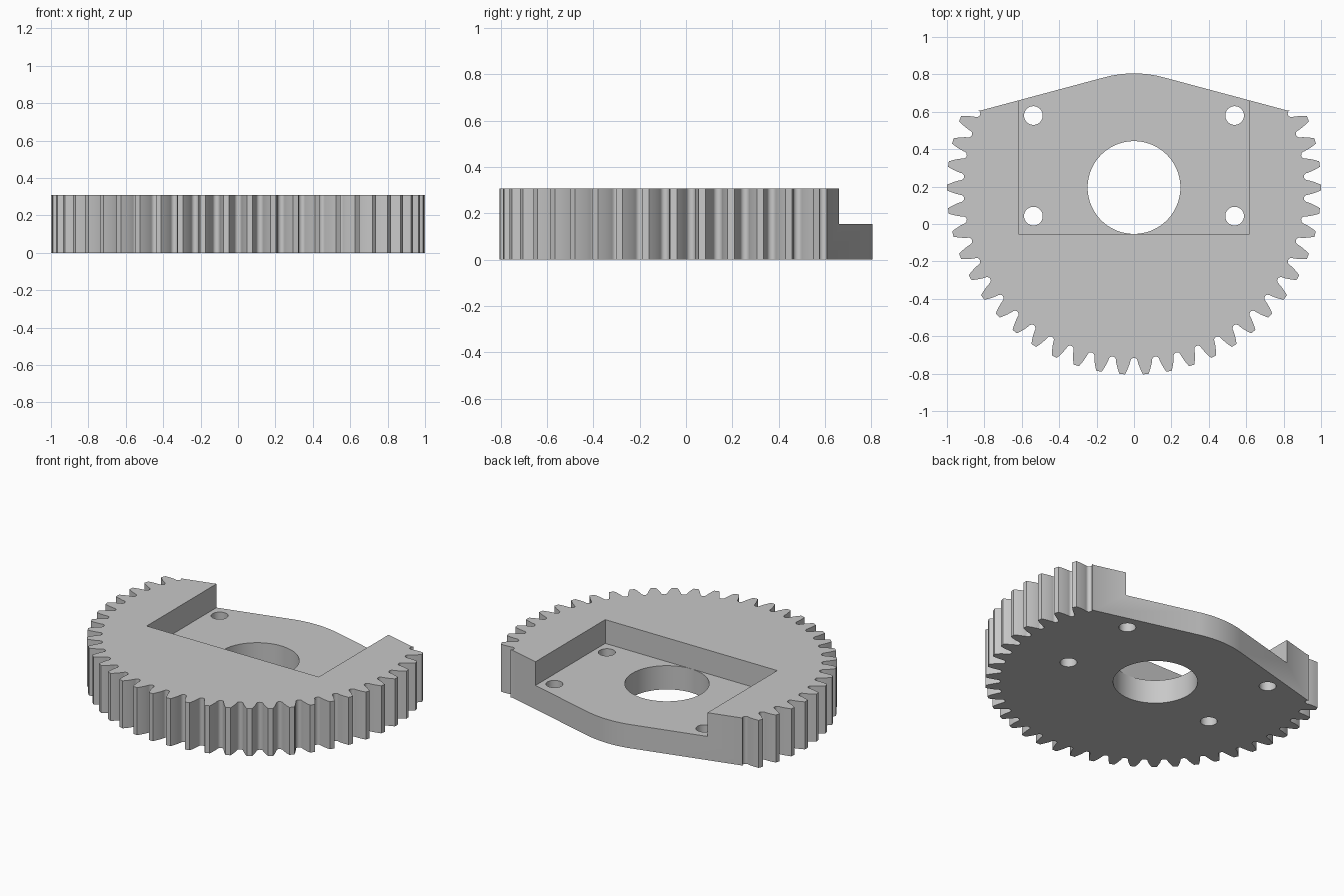
import bpy, bmesh
from math import sin, cos, tan, acos, pi, radians
from mathutils import Vector

cube = bpy.data.objects.get("Cube")
if cube:
    bpy.data.objects.remove(cube, do_unlink=True)

HEIGHT, FLOOR = 0.308, 0.154
CENTRE = Vector((0, 0.195))
TEETH = 50
MODULE = 1 / (TEETH / 2 + 1)
PITCH_R = MODULE * TEETH / 2
BASE_R = PITCH_R * cos(radians(20))
STEP = 2 * pi / TEETH
BACK_R = 0.61            # rounded back, with tangent flats either side
FILLET_R = 0.93          # radius where the round tooth gullet begins

grey = bpy.data.materials.new("light grey")
grey.use_nodes = True
grey.diffuse_color = (0.58, 0.58, 0.58, 1)
grey.node_tree.nodes["Principled BSDF"].inputs["Base Color"].default_value = grey.diffuse_color


def polar(r, a):
    return CENTRE + Vector((r * cos(a), r * sin(a)))


def half_tooth(r):
    """Half the angular width of an involute tooth at radius r."""
    inv = lambda a: tan(a) - a
    return STEP / 4 + inv(radians(20)) - inv(acos(BASE_R / r))


def prism(name, points, z0, z1):
    """Extrude a flat outline between two heights."""
    bm = bmesh.new()
    face = bm.faces.new([bm.verts.new((p[0], p[1], z0)) for p in points])
    up = bmesh.ops.extrude_face_region(bm, geom=[face])["geom"]
    bmesh.ops.translate(bm, vec=(0, 0, z1 - z0),
                        verts=[v for v in up if isinstance(v, bmesh.types.BMVert)])
    bmesh.ops.recalc_face_normals(bm, faces=bm.faces[:])
    mesh = bpy.data.meshes.new(name)
    bm.to_mesh(mesh)
    bm.free()
    mesh.materials.append(grey)
    obj = bpy.data.objects.new(name, mesh)
    bpy.context.collection.objects.link(obj)
    return obj


def circle(x, y, r, n):
    return [(x + r * cos(2 * pi * i / n), y + r * sin(2 * pi * i / n)) for i in range(n)]


def gullet(a):
    """Round bottom between two teeth, centred on angle a."""
    r = FILLET_R * (STEP / 2 - half_tooth(FILLET_R))
    out, side = Vector((cos(a), sin(a))), Vector((-sin(a), cos(a)))
    mid = polar(FILLET_R, a)
    return [mid - r * cos(pi * i / 8) * side - r * sin(pi * i / 8) * out for i in range(9)]


# Toothed rim, running clockwise-right to left round the front
outline = []
last = 3                                   # last whole tooth on each side
first_tooth, last_tooth = -TEETH // 2 - last, last
flank = [FILLET_R + (1 - FILLET_R) * i / 5 for i in range(1, 6)]
outline += gullet((first_tooth - 0.5) * STEP)
for k in range(first_tooth, last_tooth + 1):
    a = k * STEP
    outline += [polar(r, a - half_tooth(r)) for r in flank]
    outline += [polar(r, a + half_tooth(r)) for r in reversed(flank)]
    outline += gullet(a + STEP / 2)

# Back edge: a stub of tooth flank, a straight flat, an arc, mirrored
stub = radians(26.7)
stub_r = BACK_R / cos(radians(75) - stub)
outline.append(polar(stub_r, stub))
outline += [polar(BACK_R, radians(75 + 30 * i / 16)) for i in range(17)]
outline.append(polar(stub_r, pi - stub))

gear = prism("gear_plate", outline, 0, HEIGHT)

# Pocket open to the back, central bore and four screw holes
cutters = [
    prism("pocket_cutter", [(-0.617, -0.054), (0.617, -0.054), (0.617, 1), (-0.617, 1)], FLOOR, 1),
    prism("bore_cutter", circle(*CENTRE, 0.248, 96), -1, 1),
]
for x in (-0.538, 0.538):
    for y in (0.042, 0.58):
        cutters.append(prism("screw_hole_cutter", circle(x, y, 0.05, 40), -1, 1))

for cutter in cutters:
    cutter.hide_render = True
    mod = gear.modifiers.new(cutter.name, 'BOOLEAN')
    mod.operation = 'DIFFERENCE'
    mod.solver = 'EXACT'
    mod.object = cutter

# Bake the cuts and drop the cutters
bpy.context.view_layer.update()
graph = bpy.context.evaluated_depsgraph_get()
baked = bpy.data.meshes.new_from_object(gear.evaluated_get(graph))
gear.modifiers.clear()
gear.data = baked
for cutter in cutters:
    bpy.data.objects.remove(cutter, do_unlink=True)

bpy.ops.object.select_all(action='DESELECT')
gear.select_set(True)
bpy.context.view_layer.objects.active = gear
bpy.ops.object.shade_smooth_by_angle(angle=radians(25))
